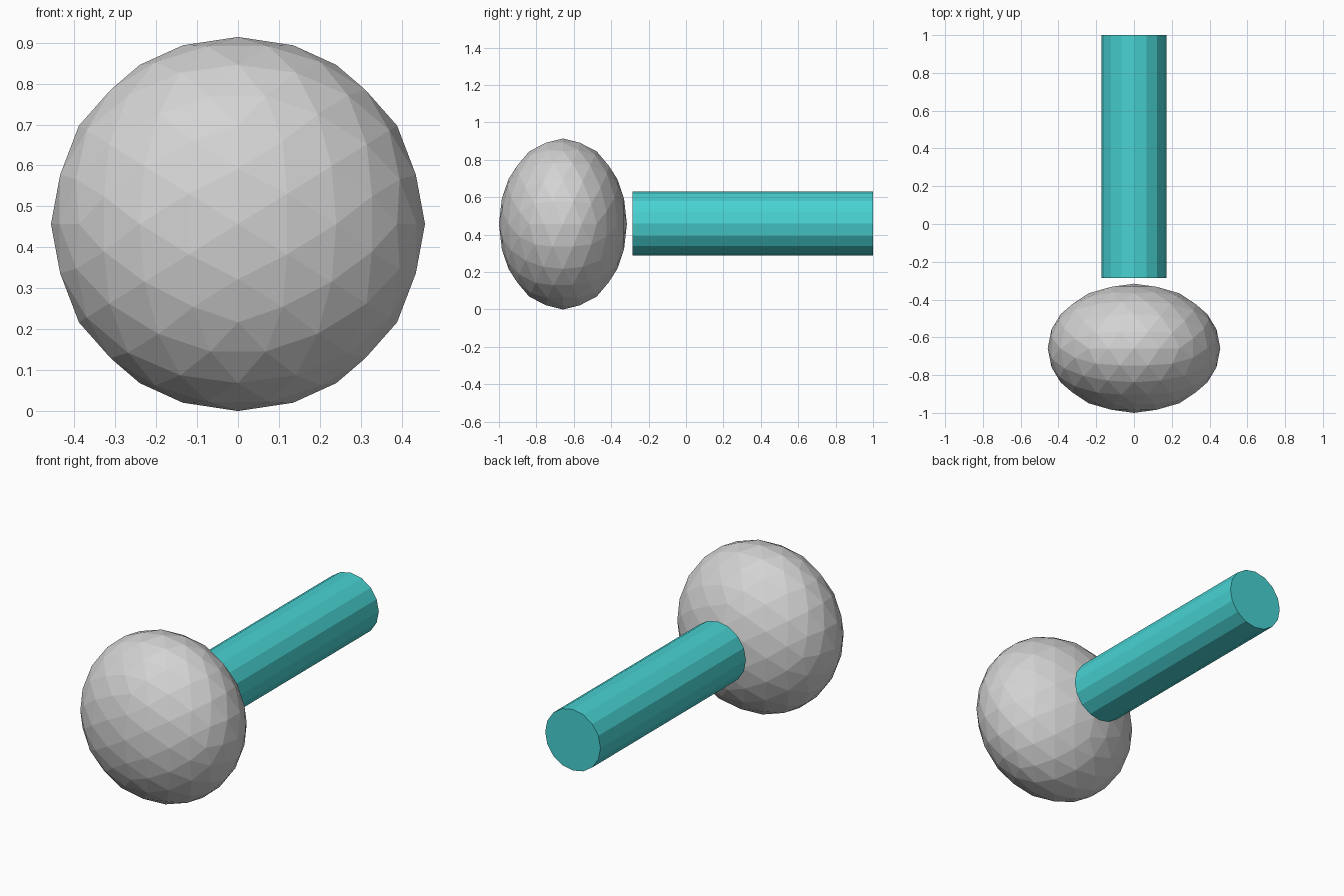
import bpy, math
from mathutils import Matrix

if "Cube" in bpy.data.objects:
    bpy.data.objects.remove(bpy.data.objects["Cube"])


def material(name, rgb):
    m = bpy.data.materials.new(name)
    m.diffuse_color = (*rgb, 1.0)
    m.use_nodes = True
    m.node_tree.nodes["Principled BSDF"].inputs["Base Color"].default_value = m.diffuse_color
    return m


def finish(name, mat, transform):
    # Bake the transform into the mesh, then name and colour the part
    ob = bpy.context.object
    ob.name = name
    ob.data.transform(transform)
    ob.data.materials.append(mat)
    return ob


grey = material("light_grey", (0.651, 0.651, 0.651))
teal = material("turquoise", (0.065, 0.638, 0.638))

HEAD_R, HEAD_DEPTH = 0.457, 0.342

# Head: faceted icosphere turned so an edge midpoint is on top, flattened front to back
bpy.ops.mesh.primitive_ico_sphere_add(subdivisions=3, radius=1)
tilt = math.atan(2 / (1 + math.sqrt(5)))
finish("head", grey,
       Matrix.Translation((0, HEAD_DEPTH - 1, HEAD_R))
       @ Matrix.Diagonal((HEAD_R, HEAD_DEPTH, HEAD_R, 1))
       @ Matrix.Rotation(-tilt, 4, 'Y'))

# Handle: 16-sided closed rod running backwards, just clear of the head
front, back = -0.285, 1.0
bpy.ops.mesh.primitive_cylinder_add(vertices=16, radius=0.171, depth=back - front)
finish("handle", teal,
       Matrix.Translation((0, (front + back) / 2, 0.459))
       @ Matrix.Rotation(math.pi / 2, 4, 'X'))
